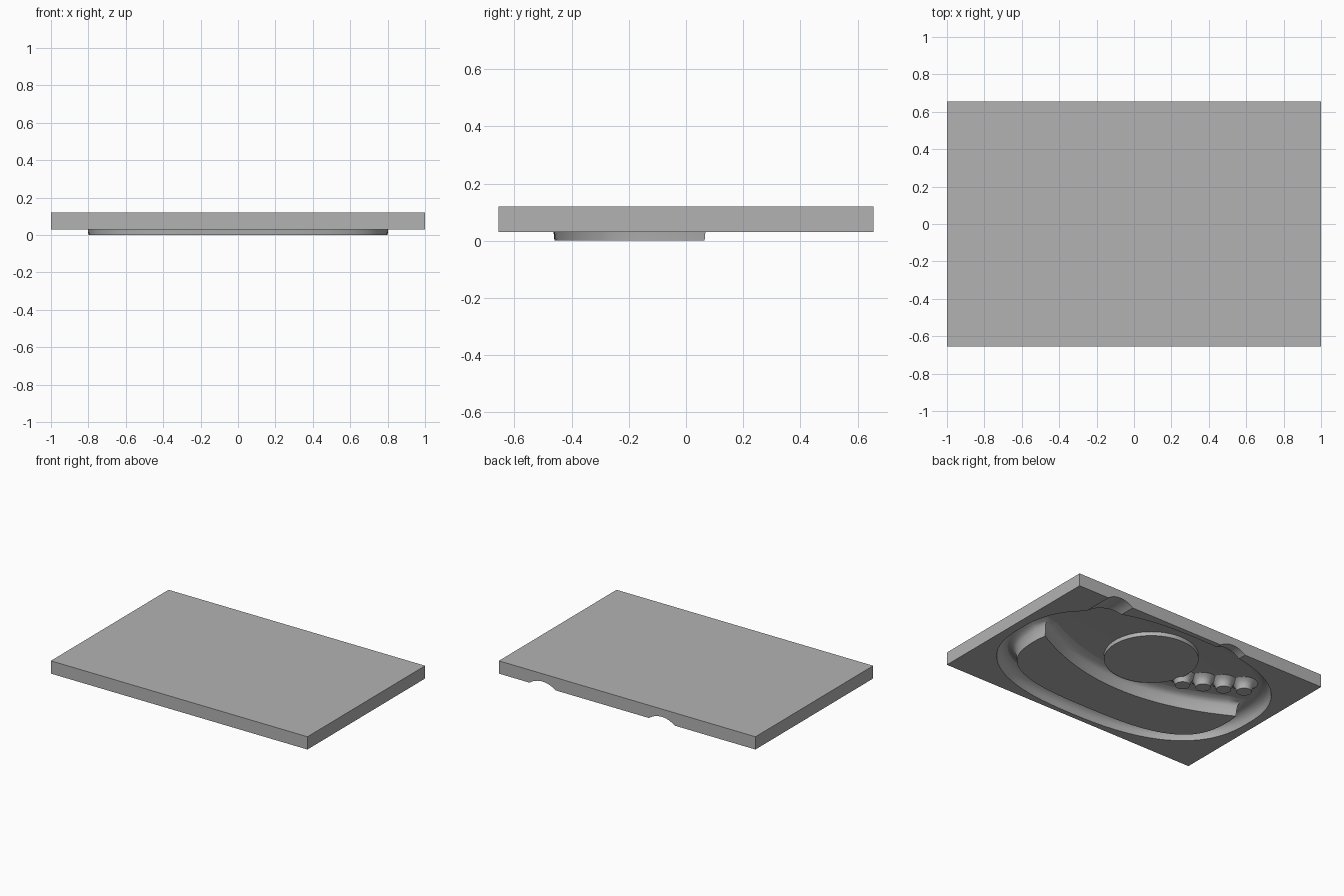
import bpy, bmesh, math
from mathutils import Matrix, Vector

if "Cube" in bpy.data.objects:
    bpy.data.objects.remove(bpy.data.objects["Cube"])

grey = bpy.data.materials.new("plain grey")
grey.use_nodes = True
colour = (0.45, 0.45, 0.45, 1)
grey.diffuse_color = colour
grey.node_tree.nodes["Principled BSDF"].inputs["Base Color"].default_value = colour

BOTTOM, TOP, FLOOR = 0.03, 0.12, 0.105


def finish(name, bm):
    bmesh.ops.recalc_face_normals(bm, faces=bm.faces)
    mesh = bpy.data.meshes.new(name)
    bm.to_mesh(mesh)
    bm.free()
    mesh.materials.append(grey)
    ob = bpy.data.objects.new(name, mesh)
    bpy.context.scene.collection.objects.link(ob)
    return ob


def smooth(ob):
    bpy.ops.object.select_all(action='DESELECT')
    ob.select_set(True)
    bpy.context.view_layer.objects.active = ob
    bpy.ops.object.shade_smooth_by_angle(angle=math.radians(35))


def offset(outline, d):
    """Move a counter-clockwise outline outwards by d."""
    out = []
    for i, p in enumerate(outline):
        a = (p - outline[i - 1]).normalized()
        b = (outline[(i + 1) % len(outline)] - p).normalized()
        t = (a + b).normalized()
        out.append(p + Vector((t.y, -t.x)) * d)
    return out


def loft(name, outline, steps):
    """Closed solid from (height, offset) steps of one outline."""
    bm = bmesh.new()
    rings = [[bm.verts.new((p.x, p.y, z)) for p in offset(outline, d)] for z, d in steps]
    n = len(outline)
    for lo, hi in zip(rings, rings[1:]):
        for i in range(n):
            j = (i + 1) % n
            bm.faces.new((lo[i], lo[j], hi[j], hi[i]))
    bm.faces.new(rings[0][::-1])
    bm.faces.new(rings[-1])
    return finish(name, bm)


def oval(a, b, power, start, end, count):
    pts = []
    for i in range(count):
        t = start + (end - start) * i / count
        c, s = math.cos(t), math.sin(t)
        pts.append(Vector((a * math.copysign(abs(c) ** (2 / power), c),
                           b * math.copysign(abs(s) ** (2 / power), s))))
    return pts


def circle(x, y, r, count):
    return [p + Vector((x, y)) for p in oval(r, r, 2, 0, 2 * math.pi, count)]


def cut(ob, cutter):
    mod = ob.modifiers.new("cut", 'BOOLEAN')
    mod.operation, mod.solver, mod.object = 'DIFFERENCE', 'EXACT', cutter
    bpy.context.view_layer.objects.active = ob
    bpy.ops.object.modifier_apply(modifier=mod.name)
    bpy.data.objects.remove(cutter)


# Slab
corners = [Vector(p) for p in ((-1, -0.655), (1, -0.655), (1, 0.655), (-1, 0.655))]
slab = loft("slab", corners, [(BOTTOM, 0), (TOP, 0)])

# Oval cavity with a rounded floor edge
rim = oval(0.94, 0.62, 2.5, 0, 2 * math.pi, 96)
cavity = loft("cavity_cutter", rim, [(0, 0), (BOTTOM, 0), (0.06, -0.008), (0.08, -0.02),
                                     (0.095, -0.04), (0.102, -0.06), (FLOOR, -0.085)])
cut(slab, cavity)

# Two round channels running out through the back edge
for x in (0.66, -0.27):
    bm = bmesh.new()
    bmesh.ops.create_cone(bm, cap_ends=True, segments=96, radius1=0.16, radius2=0.16, depth=0.4,
                          matrix=Matrix.Translation((x, 0.6, -0.095))
                          @ Matrix.Rotation(math.pi / 2, 4, 'X'))
    cut(slab, finish("channel_cutter", bm))
smooth(slab)

# Crescent island standing out below the slab
front_edge = oval(0.8, 0.46, 3, -math.pi, 0, 48) + [Vector((0.8, 0))]
back_edge = []
for i in range(33):
    x = 0.79 * (1 - i / 16)
    back_edge.append(Vector((x, -0.155 + 0.22 * (x / 0.79) ** 2)))
island = loft("crescent_island", front_edge + back_edge,
              [(0, 0), (BOTTOM, 0.003), (0.07, 0.01), (0.085, 0.02),
               (0.097, 0.037), (FLOOR, 0.065), (0.11, 0.065)])
smooth(island)

# Round raised disc on the cavity floor
smooth(loft("round_disc", circle(0, 0.17, 0.3, 64), [(0.077, 0), (0.11, 0)]))

# Row of four flared pegs
for i in range(4):
    peg = loft("peg_%d" % (i + 1), circle(-0.33 - 0.117 * i, 0.085 + 0.063 * i, 0.048, 24),
               [(0.045, 0), (0.07, 0.006), (0.09, 0.018), (FLOOR, 0.04), (0.11, 0.04)])
    smooth(peg)
